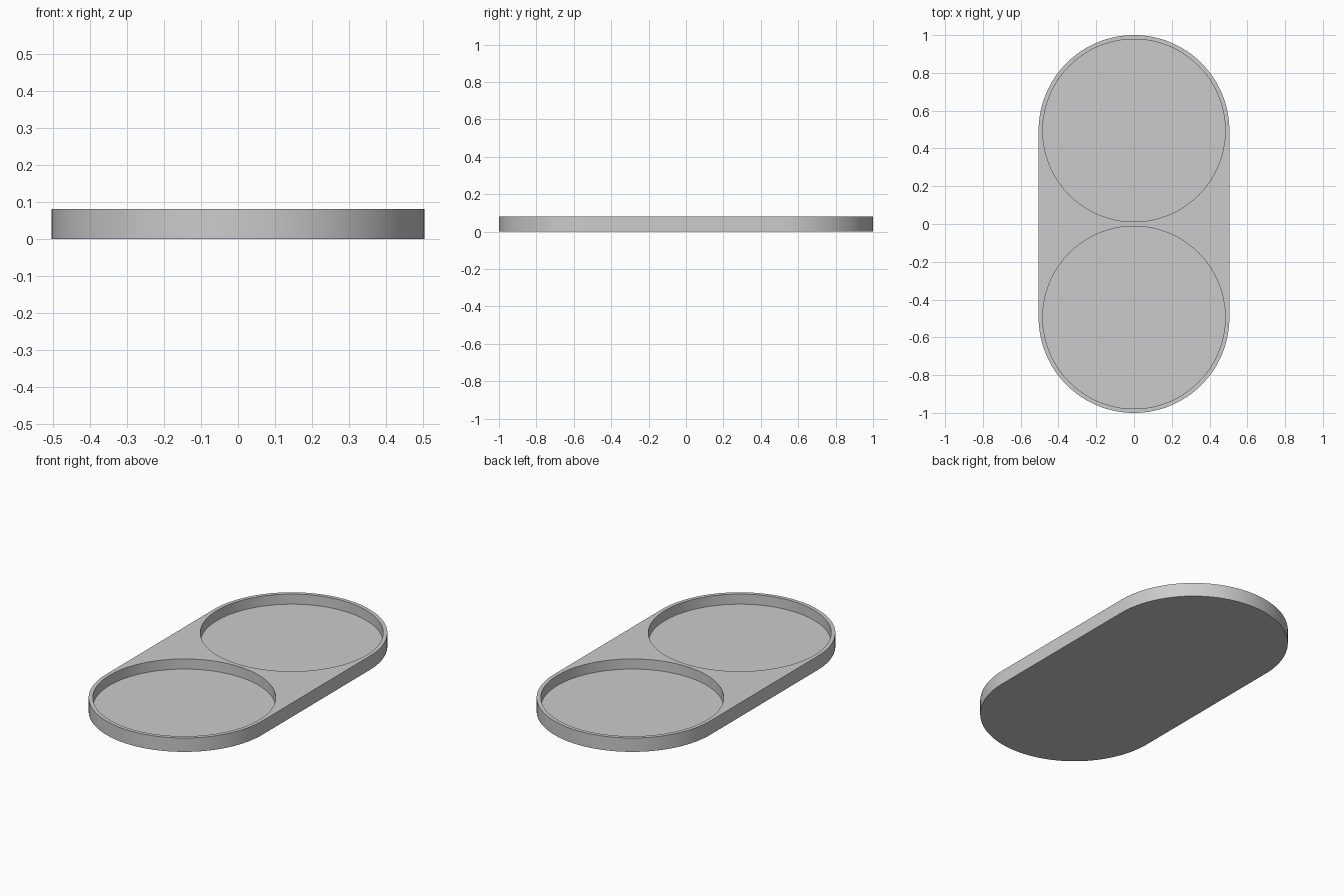
import bpy
import bmesh
from math import pi, sin, cos, radians

old = bpy.data.objects.get("Cube")
if old:
    bpy.data.objects.remove(old, do_unlink=True)

RADIUS = 0.505       # rounded end of the tray
CENTRE = 0.495       # distance of each end from the middle
RECESS = 0.483       # radius of the round wells
HEIGHT = 0.081
FLOOR = 0.022
SEGMENTS = 64        # per half circle

grey = bpy.data.materials.new("light grey")
grey.use_nodes = True
colour = (0.6, 0.6, 0.6, 1)
grey.diffuse_color = colour
grey.node_tree.nodes["Principled BSDF"].inputs["Base Color"].default_value = colour


def arc(cy, radius, start, steps):
    return [(radius * cos(start + pi * i / SEGMENTS),
             cy + radius * sin(start + pi * i / SEGMENTS)) for i in range(steps)]


def prism(name, outline, bottom, top):
    """Extrude a flat outline upwards into a closed solid."""
    bm = bmesh.new()
    base = bm.faces.new([bm.verts.new((x, y, bottom)) for x, y in outline])
    grown = bmesh.ops.extrude_face_region(bm, geom=[base])["geom"]
    verts = [v for v in grown if isinstance(v, bmesh.types.BMVert)]
    bmesh.ops.translate(bm, verts=verts, vec=(0, 0, top - bottom))
    bmesh.ops.recalc_face_normals(bm, faces=bm.faces)
    mesh = bpy.data.meshes.new(name)
    bm.to_mesh(mesh)
    bm.free()
    mesh.materials.append(grey)
    obj = bpy.data.objects.new(name, mesh)
    bpy.context.collection.objects.link(obj)
    return obj


# Tray body with two rounded ends
ends = arc(CENTRE, RADIUS, 0, SEGMENTS + 1) + arc(-CENTRE, RADIUS, pi, SEGMENTS + 1)
tray = prism("tray", ends, 0, HEIGHT)
bpy.ops.object.select_all(action="DESELECT")
bpy.context.view_layer.objects.active = tray
tray.select_set(True)

# Two round wells cut into the top
for side in (-1, 1):
    cutter = prism("well_cutter", arc(side * CENTRE, RECESS, 0, 2 * SEGMENTS),
                   FLOOR, HEIGHT * 2)
    cutter.hide_render = True
    cut = tray.modifiers.new("well", "BOOLEAN")
    cut.operation = "DIFFERENCE"
    cut.solver = "EXACT"
    cut.object = cutter
    bpy.ops.object.modifier_apply(modifier=cut.name)
    bpy.data.objects.remove(cutter, do_unlink=True)

bpy.ops.object.shade_smooth_by_angle(angle=radians(30))
